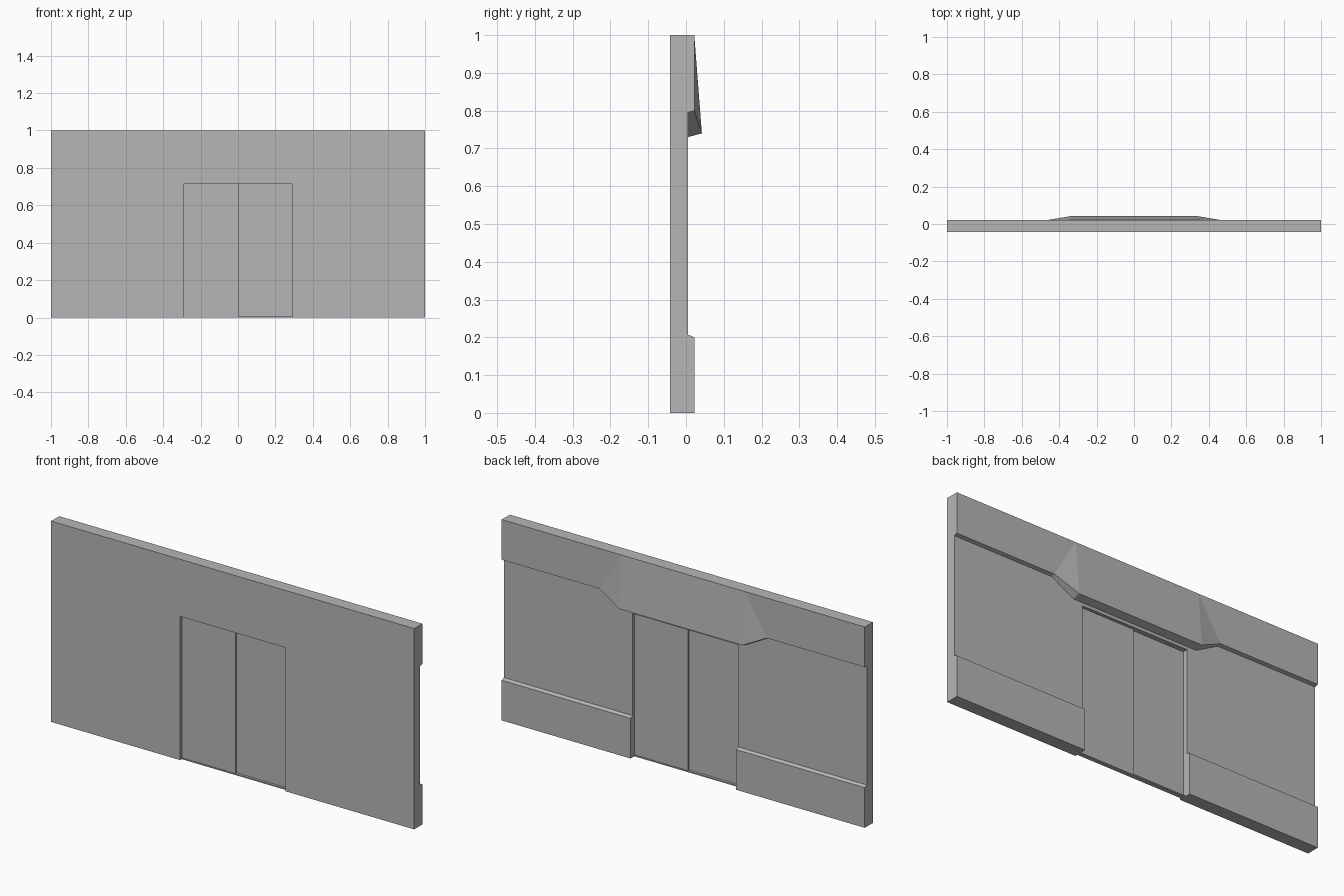
import bpy, bmesh

default = bpy.data.objects.get("Cube")
if default:
    bpy.data.objects.remove(default, do_unlink=True)

grey = bpy.data.materials.new("plain grey")
grey.use_nodes = True
grey.diffuse_color = (0.47, 0.47, 0.47, 1)
grey.node_tree.nodes["Principled BSDF"].inputs["Base Color"].default_value = (0.47, 0.47, 0.47, 1)

FRONT, RECESS, BACK, LIP = -0.042, 0.005, 0.022, 0.042
DOOR_X, DOOR_Z = 0.29, 0.715


def finish(name, bm):
    bmesh.ops.recalc_face_normals(bm, faces=bm.faces[:])
    mesh = bpy.data.meshes.new(name)
    bm.to_mesh(mesh)
    bm.free()
    mesh.materials.append(grey)
    obj = bpy.data.objects.new(name, mesh)
    bpy.context.collection.objects.link(obj)
    return obj


def box(name, x, y, z):
    bm = bmesh.new()
    bmesh.ops.create_cube(bm, size=1)
    for v in bm.verts:
        for i, (low, high) in enumerate((x, y, z)):
            v.co[i] = high if v.co[i] > 0 else low
    return finish(name, bm)


# Wall cross-section: skirting at the base, recess, then a header that can swell into a hood
def section(x, top_x, lip_y, lip_z, inner_z):
    return [(x, FRONT, 0), (top_x, FRONT, 1), (top_x, BACK, 1),
            (x, lip_y, lip_z), (x, RECESS, inner_z),
            (x, RECESS, 0.207), (x, BACK, 0.2), (x, BACK, 0)]


half = [(1, 1, BACK, 0.8, 0.795), (0.46, 0.34, BACK, 0.8, 0.795),
        (0.34, 0.34, LIP, 0.74, 0.73)]
stations = [(-x, -t, *rest) for x, t, *rest in half] + half[::-1]

# Wall lofted along its length
bm = bmesh.new()
rings = [[bm.verts.new(p) for p in section(*s)] for s in stations]
for a, b in zip(rings, rings[1:]):
    for i in range(len(a)):
        j = (i + 1) % len(a)
        bm.faces.new((a[i], a[j], b[j], b[i]))
bm.faces.new(rings[0])
bm.faces.new(rings[-1])
bmesh.ops.remove_doubles(bm, verts=bm.verts[:], dist=0.0001)
wall = finish("wall", bm)

# Doorway opening
cutter = box("doorway_cutter", (-DOOR_X, DOOR_X), (-0.2, 0.2), (-0.2, DOOR_Z))
cutter.hide_render = True
cut = wall.modifiers.new("doorway", "BOOLEAN")
cut.operation = "DIFFERENCE"
cut.solver = "EXACT"
cut.object = cutter
bpy.context.view_layer.objects.active = wall
bpy.ops.object.modifier_apply(modifier=cut.name)
bpy.data.objects.remove(cutter, do_unlink=True)

# Sliding door leaves, one just behind the other
box("right_door", (-DOOR_X, 0.005), (-0.027, -0.019), (0.006, DOOR_Z))
box("left_door", (-0.005, DOOR_X), (-0.018, -0.010), (0.006, DOOR_Z))

# Sill under the leaves
box("door_sill", (-DOOR_X, DOOR_X), (-0.03, -0.007), (0, 0.006))
